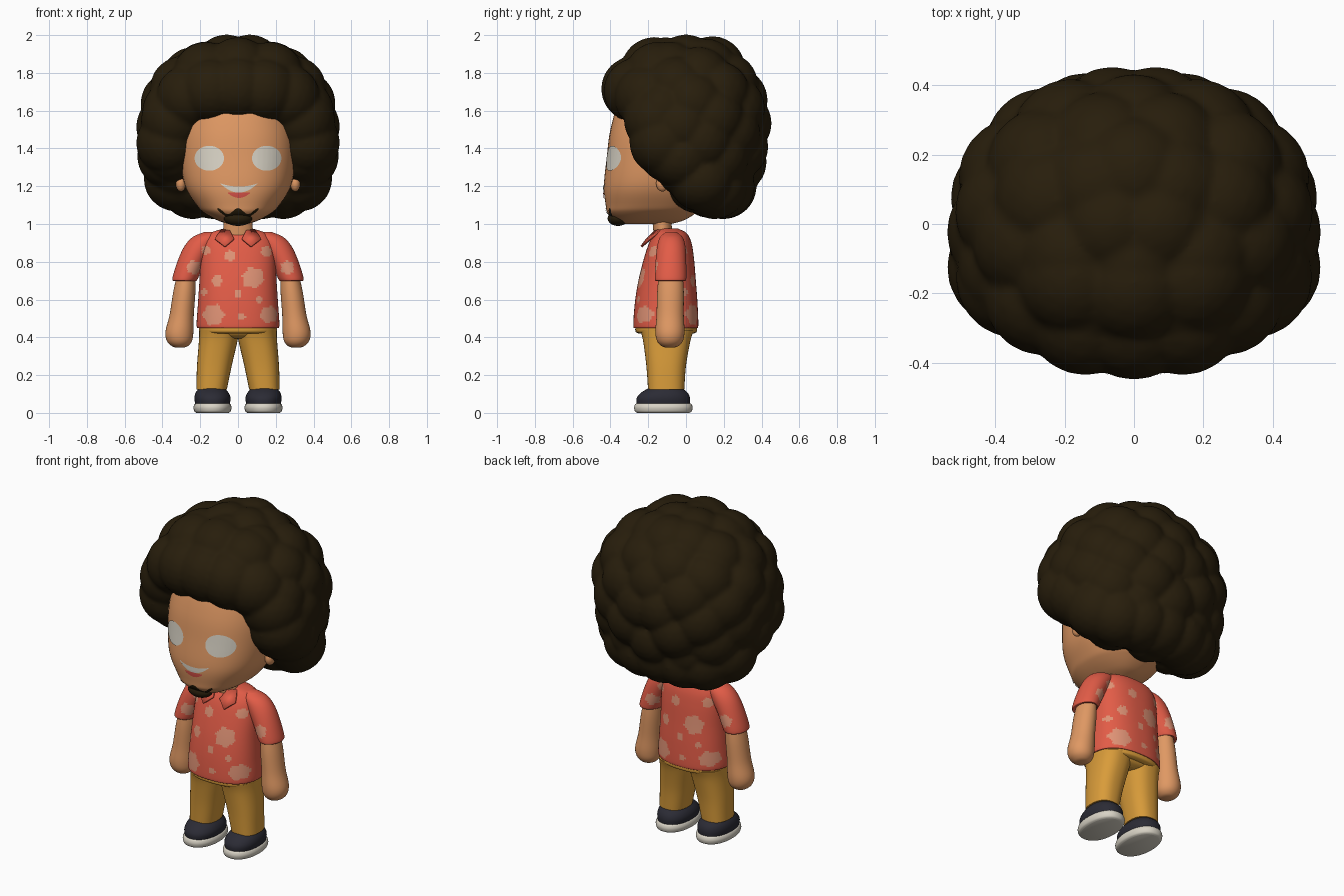
import bpy, bmesh, math
from mathutils import Matrix, Vector
from mathutils.bvhtree import BVHTree

cube = bpy.data.objects.get("Cube")
if cube:
    bpy.data.objects.remove(cube, do_unlink=True)

made = []


def material(name, r, g, b):
    m = bpy.data.materials.new(name)
    m.use_nodes = True
    m.diffuse_color = (r, g, b, 1)
    node = next(n for n in m.node_tree.nodes if n.type == 'BSDF_PRINCIPLED')
    node.inputs["Base Color"].default_value = (r, g, b, 1)
    node.inputs["Roughness"].default_value = 0.8
    return m


HAIR = material("dark brown hair", .0205, .0125, .0035)
SKIN = material("tan skin", .74, .315, .125)
RED = material("coral red cloth", .76, .107, .063)
PINK = material("pale pink print", .74, .29, .18)
GOLD = material("mustard cloth", .69, .33, .042)
NAVY = material("dark navy shoe", .024, .024, .035)
WHITE = material("off white", .69, .65, .56)
LIP = material("lip red", .68, .085, .065)


def finish(name, bm, *mats):
    bmesh.ops.recalc_face_normals(bm, faces=bm.faces)
    mesh = bpy.data.meshes.new(name)
    bm.to_mesh(mesh)
    bm.free()
    for m in mats:
        mesh.materials.append(m)
    ob = bpy.data.objects.new(name, mesh)
    bpy.context.scene.collection.objects.link(ob)
    made.append(ob)
    return ob


def smooth_rows(rows, steps):
    """Catmull-Rom interpolation between cross-section rows."""
    out = []
    for i in range(len(rows) - 1):
        p = [Vector(rows[min(max(i + k, 0), len(rows) - 1)]) for k in (-1, 0, 1, 2)]
        for s in range(steps):
            t = s / steps
            out.append(p[1] + t * .5 * (p[2] - p[0])
                       + t * t * (p[0] - 2.5 * p[1] + 2 * p[2] - .5 * p[3])
                       + t ** 3 * .5 * (3 * p[1] - p[0] - 3 * p[2] + p[3]))
    return out + [Vector(rows[-1])]


def loft(name, rows, *mats, side=1, power=2.0, segs=48, steps=5):
    """Rows are (z, centre x, centre y, radius x, radius y)."""
    bm = bmesh.new()
    rings = []
    for z, cx, cy, rx, ry in smooth_rows(rows, steps):
        ring = []
        for k in range(segs):
            a = math.tau * k / segs
            c, s = math.cos(a), math.sin(a)
            ring.append(bm.verts.new((
                side * (cx + rx * math.copysign(abs(c) ** (2 / power), c)),
                cy + ry * math.copysign(abs(s) ** (2 / power), s), z)))
        rings.append(ring)
    for lo, hi in zip(rings, rings[1:]):
        for k in range(segs):
            n = (k + 1) % segs
            bm.faces.new((lo[k], lo[n], hi[n], hi[k]))
    bm.faces.new(rings[0])
    bm.faces.new(rings[-1])
    return finish(name, bm, *mats)


def ball(name, centre, radii, mat):
    bm = bmesh.new()
    bmesh.ops.create_uvsphere(bm, u_segments=32, v_segments=16, radius=1,
                              matrix=Matrix.Translation(centre) @ Matrix.Diagonal((*radii, 1)))
    return finish(name, bm, mat)


# Head, ears and neck
head = loft("head", [
    (1.0, 0, -.2, .05, .12), (1.02, 0, -.19, .11, .18), (1.06, 0, -.18, .18, .235),
    (1.1, 0, -.165, .22, .26), (1.2, 0, -.15, .28, .285), (1.35, 0, -.125, .305, .295),
    (1.5, 0, -.11, .3, .29), (1.65, 0, -.1, .25, .25), (1.75, 0, -.08, .15, .16)],
    SKIN, power=2.3, segs=64)
loft("neck", [(.93, 0, -.12, .08, .05), (1.04, 0, -.13, .075, .05)], SKIN)
for s, n in ((1, "left"), (-1, "right")):
    ball(n + "_ear", (s * .303, -.125, 1.215), (.027, .033, .043), SKIN)

# Face details as thin plates resting on the head
tree = BVHTree.FromPolygons([v.co for v in head.data.vertices],
                            [p.vertices[:] for p in head.data.polygons])


def plate(name, cx, half, top, bottom, mat, nx=28, nz=10):
    bm = bmesh.new()
    grid = []
    for i in range(nx + 1):
        t = math.sin((i / nx - .5) * math.pi * .995)
        col = []
        for j in range(nz + 1):
            x, z = cx + half * t, bottom(t) + (top(t) - bottom(t)) * j / nz
            hit = tree.ray_cast(Vector((x, -2, z)), Vector((0, 1, 0)))[0]
            col.append(bm.verts.new((x, (hit.y if hit else -.3) - .005, z)))
        grid.append(col)
    for a, b in zip(grid, grid[1:]):
        for j in range(nz):
            bm.faces.new((a[j], b[j], b[j + 1], a[j + 1]))
    return finish(name, bm, mat)


def arc(t):
    return math.sqrt(max(0, 1 - t * t))


for s, n in ((1, "left"), (-1, "right")):
    plate(n + "_eye", s * .152, .078, lambda t: 1.348 + .066 * arc(t),
          lambda t: 1.348 - .066 * arc(t), WHITE)
plate("teeth", .005, .098, lambda t: 1.198 + .017 * t * t, lambda t: 1.166 + .048 * t * t, WHITE)
plate("lower_lip", .005, .058, lambda t: 1.166, lambda t: 1.138 + .025 * t * t, LIP)
plate("goatee_edge", 0, .108, lambda t: 1.068 + .016 * math.cos(t * 6.3),
      lambda t: 1.022 + .052 * t * t, HAIR)
ball("goatee", (0, -.36, 1.03), (.075, .055, .04), HAIR)

# Hair: overlapping puffs around a core, fused and softened
HAIRLINE = [(1.0, .1), (1.15, -.09), (1.25, -.11), (1.3, -.21), (1.38, -.29), (1.57, -.33), (1.8, -.36)]


def hairline(z):
    for (z0, y0), (z1, y1) in zip(HAIRLINE, HAIRLINE[1:]):
        if z <= z1:
            return y0 + (y1 - y0) * max(0, z - z0) / (z1 - z0)
    return -1


puffs = [(0, -.275, 1.715), (.14, -.262, 1.705), (.26, -.205, 1.67), (.34, -.155, 1.55),
         (.365, -.125, 1.43), (.36, -.03, 1.36), (.325, .08, 1.24), (.24, .15, 1.2),
         (0, .2, 1.2), (.13, .19, 1.2), (0, -.17, 1.815), (.17, -.15, 1.79), (0, .14, 1.82)]
count = 70
for i in range(count):
    h = 1 - 2 * (i + .5) / count
    a = i * math.pi * (3 - math.sqrt(5))
    w = math.sqrt(1 - h * h)
    x, y = w * math.cos(a), w * math.sin(a)
    w = (abs(x) ** 2.3 + abs(y) ** 2.3) ** (1 / 2.3)
    e = 2.2 if h > 0 else 2.5
    k = (w ** e + abs(h) ** e) ** (-1 / e)
    p = (.366 * x * k, .282 * y * k, 1.51 + .322 * h * k)
    if x > -.05 and (p[2] > 1.75 or p[1] > hairline(p[2]) + .155):
        puffs.append((0 if p[0] < .05 else p[0], p[1], p[2]))
bm = bmesh.new()
for x, y, z in puffs:
    for s in ((1, -1) if x else (1,)):
        bmesh.ops.create_icosphere(bm, subdivisions=3, radius=.175,
                                   matrix=Matrix.Translation((s * x, y, z)))
bmesh.ops.create_icosphere(bm, subdivisions=4, radius=1, matrix=Matrix.Translation((0, .06, 1.5))
                           @ Matrix.Diagonal((.44, .34, .42, 1)))
hair = finish("hair", bm, HAIR)
fuse = hair.modifiers.new("fuse", 'REMESH')
fuse.mode, fuse.voxel_size, fuse.use_smooth_shade = 'VOXEL', .013, True
soften = hair.modifiers.new("soften", 'SMOOTH')
soften.factor, soften.iterations = .5, 5

# Shirt body, sleeves and printed blossoms
shirt = [loft("shirt_body", [
    (.45, 0, -.107, .205, .162), (.462, 0, -.107, .219, .172), (.58, 0, -.105, .212, .166),
    (.7, 0, -.1, .204, .152), (.82, 0, -.09, .198, .132), (.9, 0, -.083, .186, .112),
    (.95, 0, -.08, .15, .085), (.975, 0, -.095, .08, .055)],
    RED, PINK, power=2.4, segs=128, steps=12)]
for s, n in ((1, "left"), (-1, "right")):
    shirt.append(loft(n + "_sleeve", [
        (.702, .278, -.082, .052, .07), (.708, .281, -.082, .067, .083), (.8, .247, -.08, .074, .081),
        (.88, .205, -.078, .08, .075), (.93, .168, -.078, .073, .06), (.957, .14, -.078, .04, .03)],
        RED, PINK, side=s, segs=64, steps=9))
    # Forearm and rounded hand
    loft(n + "_arm", [
        (.76, .27, -.08, .045, .06), (.65, .283, -.082, .058, .07), (.52, .298, -.084, .064, .072),
        (.43, .31, -.085, .074, .077), (.38, .31, -.085, .066, .068), (.352, .308, -.085, .04, .042),
        (.345, .308, -.085, .01, .01)], SKIN, side=s)
    # Collar flap
    bm = bmesh.new()
    bm.faces.new([bm.verts.new((s * x, y, z)) for x, y, z in (
        (.045, -.16, .972), (.022, -.21, .925), (.07, -.24, .885), (.122, -.2, .925), (.09, -.14, .97))])
    flap = finish(n + "_collar", bm, RED)
    flap.modifiers.new("thickness", 'SOLIDIFY').thickness = .012

BLOSSOMS = [(-.13, .52, .055), (.165, .52, .045), (.08, .715, .055), (-.11, .7, .028), (-.235, .77, .036),
            (.262, .77, .036), (-.04, .83, .03), (.15, .855, .028), (0, .63, .022), (-.17, .86, .024),
            (.02, .51, .02), (.11, .6, .018), (-.18, .64, .018)]
for ob in shirt:
    for f in ob.data.polygons:
        c, back = f.center, f.normal.y > 0
        if abs(f.normal.y) < .3:
            continue
        for x, z, r in BLOSSOMS:
            dx, dz = c.x - (-x if back else x), c.z - z
            if math.hypot(dx, dz) < r * (1 + .09 * math.sin(6 * math.atan2(dz, dx) + 40 * x)):
                f.material_index = 1

# Trousers
loft("waistband", [(.42, 0, -.105, .19, .145), (.43, 0, -.105, .205, .162), (.455, 0, -.105, .205, .162),
                   (.465, 0, -.105, .19, .15)], GOLD, power=2.4)
loft("trouser_seat", [(.395, 0, -.1, .09, .09), (.41, 0, -.1, .16, .12), (.44, 0, -.1, .195, .14)],
     GOLD, power=2.4)
for s, n in ((1, "left"), (-1, "right")):
    loft(n + "_trouser_leg", [(.125, .14, -.105, .081, .096), (.25, .125, -.105, .092, .105),
                              (.38, .105, -.102, .102, .125), (.44, .1, -.1, .105, .142)],
         GOLD, side=s, power=2.4)
    # Shoe and sole
    loft(n + "_shoe", [(.035, .135, -.12, .088, .14), (.075, .135, -.12, .096, .142),
                       (.105, .137, -.115, .088, .125), (.13, .14, -.11, .068, .09)], NAVY, side=s, power=2.2)
    loft(n + "_sole", [(0, .135, -.12, .085, .138), (.008, .135, -.12, .096, .15), (.028, .135, -.12, .101, .155),
                       (.045, .135, -.12, .096, .15), (.05, .135, -.12, .088, .142)], WHITE, side=s, power=2.2)

# Smooth shading with sharp rims kept
bpy.ops.object.select_all(action='DESELECT')
for ob in made:
    ob.select_set(True)
bpy.context.view_layer.objects.active = made[0]
bpy.ops.object.shade_smooth_by_angle(angle=math.radians(45))
